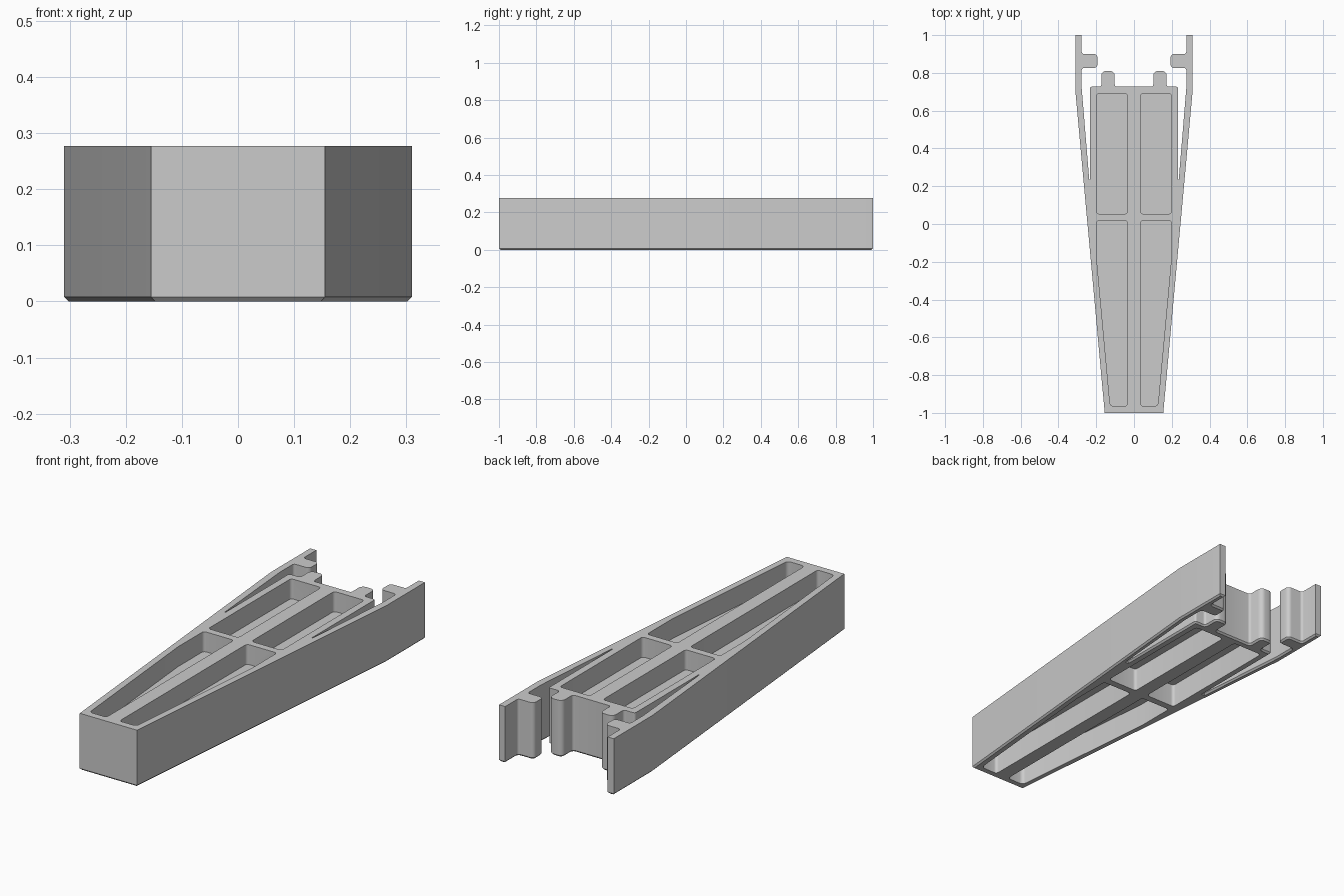
import bpy, bmesh
from mathutils import Vector

HEIGHT, CHAMFER = 0.277, 0.008
WEB_LOW, WEB_HIGH = 0.115, 0.18

cube = bpy.data.objects.get("Cube")
if cube:
    bpy.data.objects.remove(cube, do_unlink=True)

grey = bpy.data.materials.new("light grey plastic")
grey.use_nodes = True
colour = (0.6, 0.6, 0.6, 1)
grey.diffuse_color = colour
grey.node_tree.nodes["Principled BSDF"].inputs["Base Color"].default_value = colour


def mirrored(points):
    return [(-x, y, r) for x, y, r in reversed(points)]


def rounded(corners, steps=5):
    """Turn (x, y, radius) corners into a loop with true arcs."""
    loop = []
    for i, (x, y, r) in enumerate(corners):
        p = Vector((x, y))
        if not r:
            loop.append(p)
            continue
        a = (Vector(corners[i - 1][:2]) - p).normalized()
        b = (Vector(corners[(i + 1) % len(corners)][:2]) - p).normalized()
        tangent = r / (a - b).length * (a + b).length
        centre = p + (a + b).normalized() * r * 2 / (a - b).length
        start, end = p + a * tangent - centre, p + b * tangent - centre
        for s in range(steps + 1):
            loop.append(centre + start.normalized().slerp(end.normalized(), s / steps) * r)
    return loop


def inset(loop, d):
    """Shrink a counter-clockwise loop by d."""
    out = []
    for i, p in enumerate(loop):
        e1 = (p - loop[i - 1]).normalized()
        e2 = (loop[(i + 1) % len(loop)] - p).normalized()
        n1, n2 = Vector((-e1.y, e1.x)), Vector((-e2.y, e2.x))
        out.append(p + (n1 + n2) * d / (1 + n1.dot(n2)))
    return out


def loft(name, rings):
    """Solid through a stack of (loop, z) rings."""
    bm = bmesh.new()
    rows = [[bm.verts.new((p.x, p.y, z)) for p in loop] for loop, z in rings]
    n = len(rows[0])
    for low, high in zip(rows, rows[1:]):
        for i in range(n):
            j = (i + 1) % n
            bm.faces.new((low[i], low[j], high[j], high[i]))
    bm.faces.new(rows[0][::-1])
    bm.faces.new(rows[-1])
    bmesh.ops.recalc_face_normals(bm, faces=bm.faces)
    mesh = bpy.data.meshes.new(name)
    bm.to_mesh(mesh)
    bm.free()
    mesh.materials.append(grey)
    obj = bpy.data.objects.new(name, mesh)
    bpy.context.collection.objects.link(obj)
    return obj


# Outline: tapered body, springy side arms with inward hooks, two rear lugs
half_outline = [
    (0.155, -1, 0), (0.31, 0.7, 0), (0.31, 1, 0), (0.277, 1, 0),
    (0.277, 0.9, 0.012), (0.193, 0.9, 0.02), (0.193, 0.826, 0.02), (0.277, 0.826, 0.012),
    (0.277, 0.72, 0), (0.237, 0.235, 0), (0.233, 0.235, 0), (0.233, 0.727, 0.01),
    (0.173, 0.727, 0.012), (0.173, 0.81, 0.024), (0.102, 0.81, 0.024), (0.102, 0.727, 0.012),
]
outline = rounded(half_outline + mirrored(half_outline))
body = loft("tapered_clip_body", [(inset(outline, CHAMFER), 0), (outline, CHAMFER), (outline, HEIGHT)])

# Four pockets above and below a central web
rear = [(0.035, 0.053, 0.015), (0.198, 0.053, 0.015), (0.198, 0.692, 0.015), (0.035, 0.692, 0.015)]
front = [(0.035, -0.965, 0.015), (0.126, -0.965, 0.02), (0.198, -0.18, 0),
         (0.198, 0.018, 0.015), (0.035, 0.018, 0.015)]
cutters = []
for shape in (rear, front, mirrored(rear), mirrored(front)):
    loop = rounded(shape)
    for low, high in ((-0.1, WEB_LOW), (WEB_HIGH, HEIGHT + 0.1)):
        cutter = loft("pocket_cutter", [(loop, low), (loop, high)])
        cutter.hide_render = True
        cutters.append(cutter)

bpy.ops.object.select_all(action="DESELECT")
bpy.context.view_layer.objects.active = body
body.select_set(True)
for cutter in cutters:
    cut = body.modifiers.new("pocket", "BOOLEAN")
    cut.operation, cut.solver, cut.object = "DIFFERENCE", "EXACT", cutter
    bpy.ops.object.modifier_apply(modifier=cut.name)
for cutter in cutters:
    bpy.data.objects.remove(cutter, do_unlink=True)

bpy.ops.object.shade_smooth_by_angle(angle=0.5)
